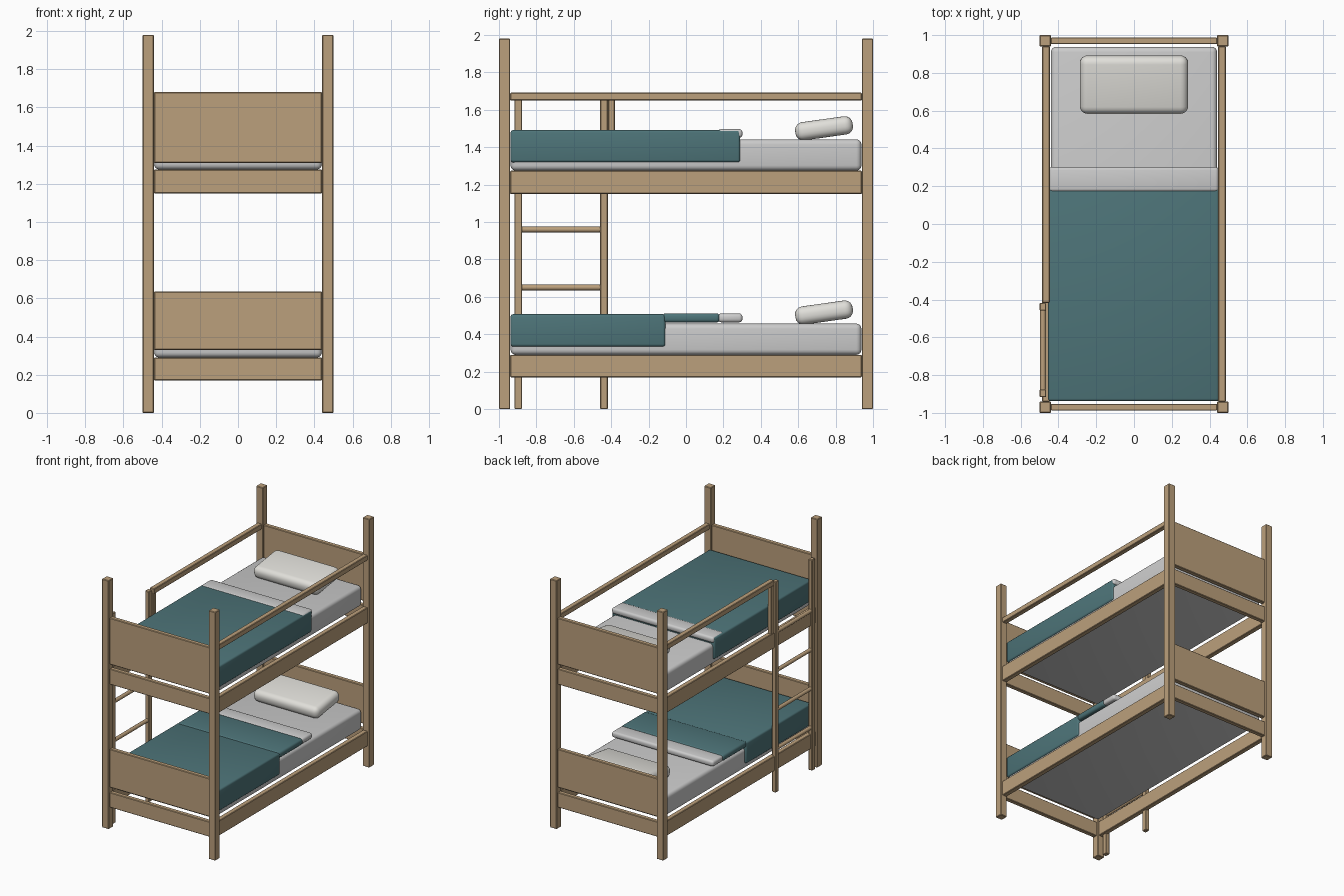
import bpy, math

if "Cube" in bpy.data.objects:
    bpy.data.objects.remove(bpy.data.objects["Cube"])


def material(name, rgb):
    m = bpy.data.materials.new(name)
    m.diffuse_color = (*rgb, 1)
    m.use_nodes = True
    m.node_tree.nodes["Principled BSDF"].inputs["Base Color"].default_value = m.diffuse_color
    return m


WOOD = material("wood", (0.50, 0.35, 0.20))
TEAL = material("teal_fabric", (0.075, 0.175, 0.19))
WHITE = material("pillow_fabric", (0.75, 0.74, 0.70))


def box(name, x, y, z, mat=None, bevel=0.004, segments=1, tilt=0):
    """Bevelled box from (min, max) ranges."""
    ranges = (x, y, z)
    bpy.ops.mesh.primitive_cube_add(size=1, location=[(a + b) / 2 for a, b in ranges])
    o = bpy.context.object
    o.name = name
    o.scale = [b - a for a, b in ranges]
    bpy.ops.object.transform_apply(location=False, rotation=False, scale=True)
    b = o.modifiers.new("bevel", 'BEVEL')
    b.width, b.segments = bevel, segments
    if segments > 1:
        bpy.ops.object.modifier_apply(modifier="bevel")
        bpy.ops.object.shade_smooth_by_angle(angle=math.radians(40))
    o.rotation_euler.x = tilt
    if mat:
        o.data.materials.append(mat)
    return o


def mirrored(s, a, b):
    return (a, b) if s > 0 else (-b, -a)


# Corner posts
for sx in (-1, 1):
    for sy in (-1, 1):
        box("corner_post", mirrored(sx, 0.44, 0.50), mirrored(sy, 0.94, 1.0), (0, 1.98), WOOD)

# Two bunks: z of rail bottom, rail top, board bottom, board top
for level, rail0, rail1, board0, board1 in (
        ("lower", 0.17, 0.29, 0.33, 0.635), ("upper", 1.15, 1.275, 1.31, 1.68)):
    for s in (-1, 1):
        box(level + "_side_rail", mirrored(s, 0.446, 0.486), (-0.94, 0.94), (rail0, rail1), WOOD)
        box(level + "_end_rail", (-0.44, 0.44), mirrored(s, 0.952, 0.988), (rail0, rail1), WOOD)
        box(level + "_end_board", (-0.44, 0.44), mirrored(s, 0.952, 0.988), (board0, board1), WOOD)
    top = rail1 + 0.167
    box(level + "_mattress", (-0.44, 0.44), (-0.938, 0.938), (rail1, top), None, 0.028, 4)
    box(level + "_pillow", (-0.287, 0.287), (0.583, 0.893), (top + 0.01, top + 0.108),
        WHITE, 0.042, 5, math.radians(8))

    # Blanket with turned-down sheet
    end = 0.29 if level == "upper" else -0.11
    box(level + "_blanket", (-0.455, 0.45), (-0.938, end), (top - 0.123, top + 0.05), TEAL, 0.014, 3)
    lift = 0.008 if level == "upper" else 0.007
    box(level + "_sheet_fold", (-0.45, 0.448), (0.17, 0.302),
        (top + lift, top + 0.047 + lift), None, 0.017, 3)
    if level == "lower":
        box("lower_blanket_flap", (-0.451, 0.449), (-0.125, 0.18),
            (top + 0.006, top + 0.055), TEAL, 0.017, 3)

# Guard rails, the left one stopping short at the ladder
box("right_guard_rail", (0.446, 0.486), (-0.94, 0.94), (1.65, 1.692), WOOD)
box("left_guard_rail", (-0.486, -0.446), (-0.417, 0.94), (1.65, 1.692), WOOD)
box("guard_rail_post", (-0.486, -0.452), (-0.417, -0.38), (1.27, 1.655), WOOD)

# Ladder
for y in (-0.917, -0.459):
    box("ladder_stile", (-0.499, -0.465), (y, y + 0.041), (0, 1.68), WOOD)
for z in (0.34, 0.65, 0.96, 1.27):
    bpy.ops.mesh.primitive_cylinder_add(vertices=16, radius=0.015, depth=0.47,
                                        location=(-0.482, -0.668, z),
                                        rotation=(math.pi / 2, 0, 0))
    rung = bpy.context.object
    rung.name = "ladder_rung"
    bpy.ops.object.shade_smooth_by_angle(angle=math.radians(40))
    rung.data.materials.append(WOOD)
